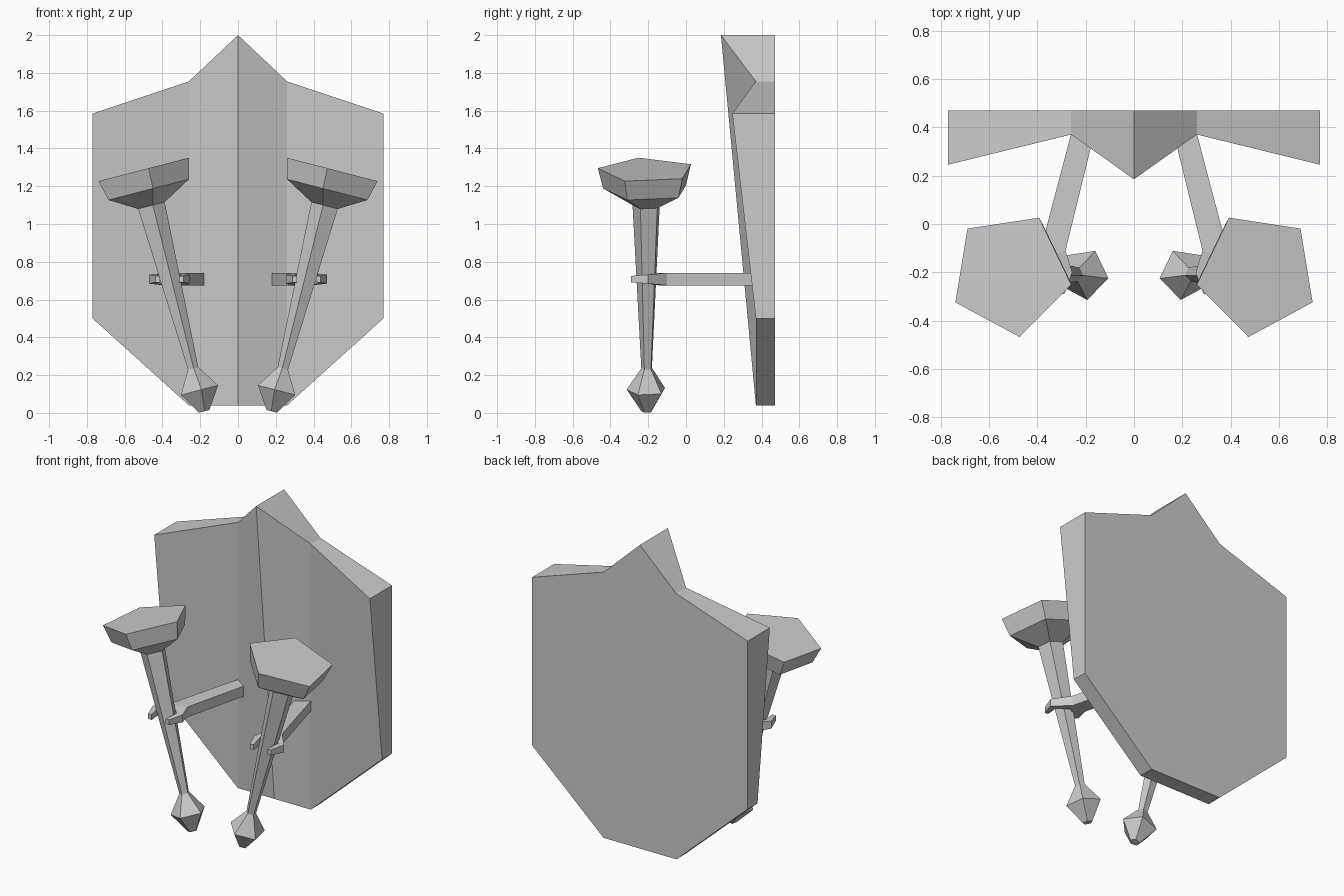
import bpy, bmesh, math
from mathutils import Vector

if "Cube" in bpy.data.objects:
    bpy.data.objects.remove(bpy.data.objects["Cube"])


def make(name, verts, faces, mirror=False):
    mesh = bpy.data.meshes.new(name)
    bm = bmesh.new()
    vs = [bm.verts.new(v) for v in verts]
    for f in faces:
        bm.faces.new([vs[i] for i in f])
    bmesh.ops.recalc_face_normals(bm, faces=bm.faces)
    bm.to_mesh(mesh)
    bm.free()
    ob = bpy.data.objects.new(name, mesh)
    bpy.context.collection.objects.link(ob)
    if mirror:
        ob.modifiers.new("Mirror", 'MIRROR').use_mirror_merge = False
    return ob


def walls(n, a=0):
    # quads joining ring a..a+n-1 to the next ring
    return [(a + i, a + (i + 1) % n, a + n + (i + 1) % n, a + n + i) for i in range(n)]


# Shield-shaped back plate: flat back, folded front with a central ridge
half = [(0, 2.0, 0.185), (0.26, 1.755, 0.37), (0.77, 1.585, 0.245),
        (0.77, 0.5, 0.37), (0.26, 0.04, 0.37), (0, 0.04, 0.37)]
outline = half + [(-x, z, y) for x, z, y in half[-2:0:-1]]
n = len(outline)
verts = [(x, y, z) for x, z, y in outline] + [(x, 0.47, z) for x, z, y in outline]
front = [(0, 1, 4, 5), (1, 2, 3, 4), (0, 5, 6, 9), (9, 6, 7, 8)]
make("back_plate", verts, front + walls(n) + [tuple(range(n, 2 * n))])

# Leaning five-sided torches: (distance along axis, radius) profile
tilt = math.radians(14.5)
axis = Vector((math.sin(tilt), 0, math.cos(tilt)))
side = Vector((math.cos(tilt), 0, -math.sin(tilt)))
base = Vector((0.18, -0.207, 0.008))
profile = [(0, 0.03), (0.115, 0.108), (0.235, 0.03),
           (1.125, 0.077), (1.21, 0.234), (1.32, 0.263)]
verts = []
for t, r in profile:
    for k in range(5):
        a = math.radians(189.6 + 72 * k)
        verts.append(base + axis * t + side * (r * math.cos(a)) + Vector((0, r * math.sin(a), 0)))
faces = [f for i in range(len(profile) - 1) for f in walls(5, 5 * i)]
faces += [tuple(range(5)), tuple(range(len(verts) - 5, len(verts)))]
make("torch", verts, faces, mirror=True)

# Wall bracket: slanted arm ending in a two-pronged fork, thinner at the tips
plan = [(0.253, 0.40), (0.385, -0.10), (0.47, -0.20), (0.438, -0.29), (0.413, -0.29),
        (0.428, -0.20), (0.363, -0.14), (0.298, -0.20), (0.313, -0.29), (0.288, -0.29),
        (0.255, -0.20), (0.283, -0.11), (0.158, 0.40)]


def thickness(y):
    return 0.033 if y > -0.15 else (0.024 if y > -0.25 else 0.017)


n = len(plan)
verts = [(x, y, 0.708 + s * thickness(y)) for s in (-1, 1) for x, y in plan]
# caps split into arm, fork crotch and prongs so concave faces stay clean
cap = [(0, 1, 11, 12), (1, 6, 11), (1, 2, 5, 6), (2, 3, 4, 5),
       (6, 7, 10, 11), (7, 8, 9, 10)]
faces = walls(n) + cap + [tuple(i + n for i in f) for f in cap]
make("wall_bracket", verts, faces, mirror=True)
